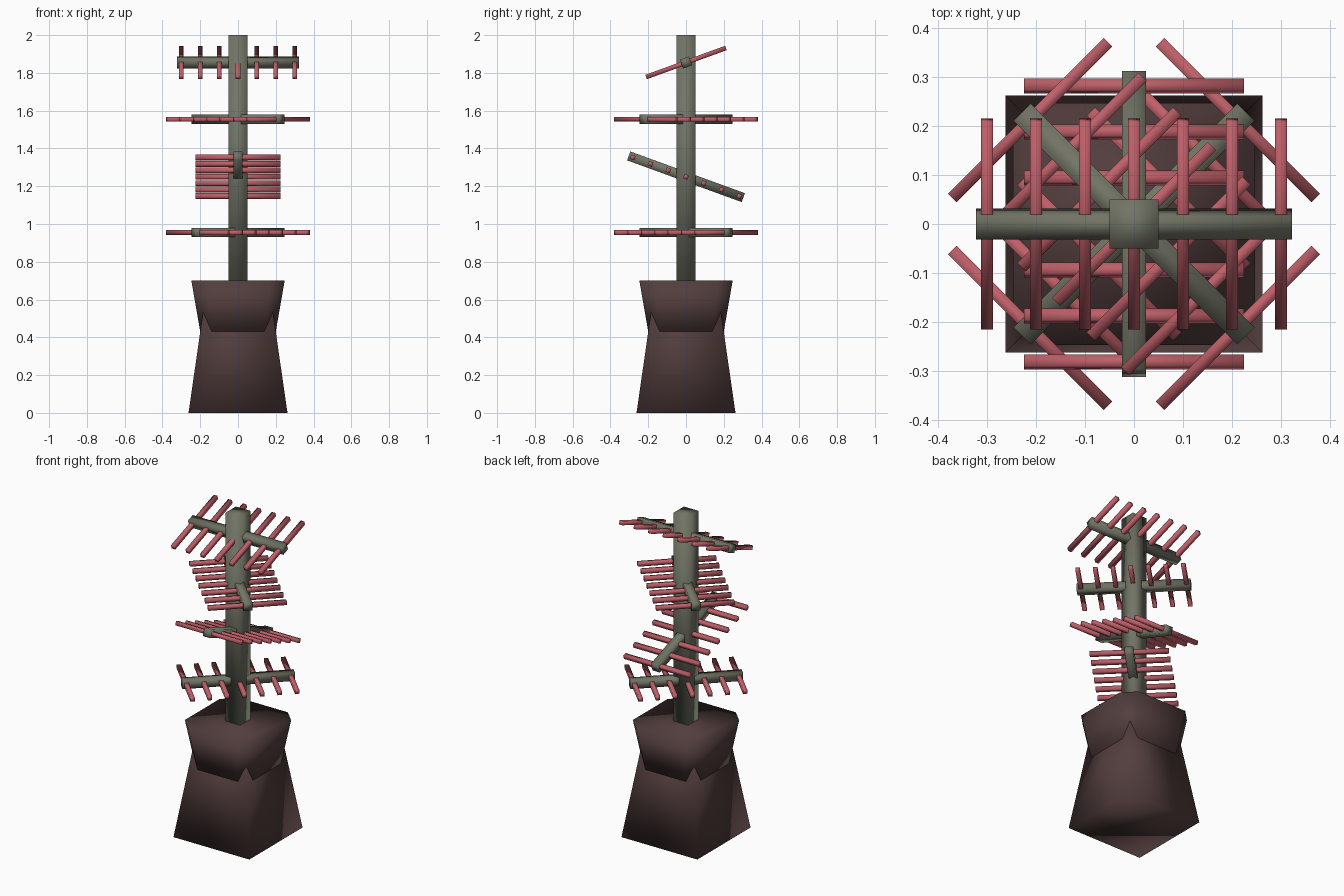
import bpy
from math import radians
from mathutils import Matrix, Vector

if "Cube" in bpy.data.objects:
    bpy.data.objects.remove(bpy.data.objects["Cube"])


def material(name, rgb):
    m = bpy.data.materials.new(name)
    m.diffuse_color = (*rgb, 1)
    m.use_nodes = True
    m.node_tree.nodes["Principled BSDF"].inputs["Base Color"].default_value = m.diffuse_color
    return m


POST = material("olive grey", (0.165, 0.175, 0.13))
ROD = material("dusty red", (0.52, 0.115, 0.14))
BASE = material("dark brown", (0.085, 0.047, 0.047))


def loft(name, bottom, top, z0, z1, mat, matrix=Matrix()):
    """Closed solid between two outlines with equal point counts, smooth shaded."""
    n = len(bottom)
    verts = [(x, y, z0) for x, y in bottom] + [(x, y, z1) for x, y in top]
    verts = [matrix @ Vector(v) for v in verts]
    faces = [(i, (i + 1) % n, (i + 1) % n + n, i + n) for i in range(n)]
    faces += [tuple(reversed(range(n))), tuple(range(n, 2 * n))]
    me = bpy.data.meshes.new(name)
    me.from_pydata(verts, [], faces)
    me.materials.append(mat)
    for p in me.polygons:
        p.use_smooth = True
    ob = bpy.data.objects.new(name, me)
    bpy.context.collection.objects.link(ob)
    return ob


def square(h, w=None):
    w = h if w is None else w
    return [(-h, -w), (h, -w), (h, w), (-h, w)]


def octagon(h, c):
    return [(-c, -h), (c, -h), (h, -c), (h, c), (c, h), (-c, h), (-h, c), (-h, -c)]


# Tapered foot and flared chamfered collar
loft("base_foot", square(0.262), square(0.168), 0, 0.65, BASE)
loft("base_collar", octagon(0.2, 0.139), octagon(0.247, 0.171), 0.43, 0.7, BASE)

# Square mast
loft("mast", square(0.05), square(0.05), 0.7, 2.0, POST)


def aerial(name, z, rot):
    """Boom along local x with seven cross rods along local y."""
    m = Matrix.Translation((0, 0, z)) @ rot
    boom = square(0.323, 0.025)
    loft(name + "_boom", boom, boom, -0.025, 0.025, POST, m)
    rod = square(0.0122, 0.225)
    for i in range(-3, 4):
        loft(f"{name}_rod_{i + 4}", rod, rod, -0.0122, 0.0122, ROD,
             m @ Matrix.Translation((i * 0.1, 0, 0)))


def turn(deg, axis):
    return Matrix.Rotation(radians(deg), 4, axis)


# Four aerials from the top down
aerial("top_aerial", 1.855, turn(20, 'X'))
aerial("upper_aerial", 1.555, turn(-45, 'Z'))
aerial("middle_aerial", 1.25, turn(-20, 'X') @ turn(90, 'Z'))
aerial("lower_aerial", 0.955, turn(45, 'Z'))
